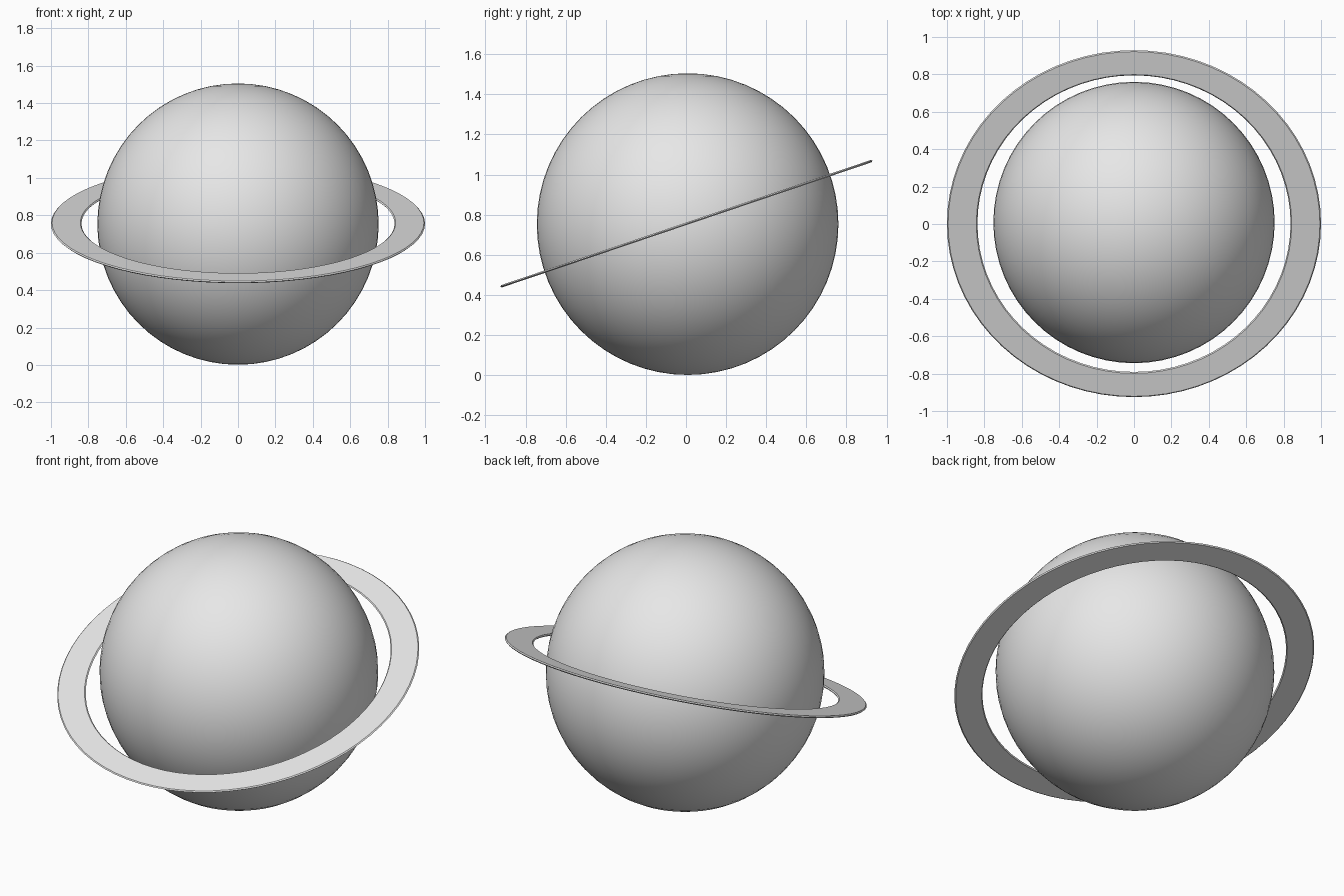
import bpy
import bmesh
from math import sin, cos, tau, radians

cube = bpy.data.objects.get("Cube")
if cube:
    bpy.data.objects.remove(cube, do_unlink=True)

# One plain grey for everything
grey = bpy.data.materials.new("light_grey")
grey.use_nodes = True
grey.diffuse_color = (0.8, 0.8, 0.8, 1)
grey.node_tree.nodes["Principled BSDF"].inputs["Base Color"].default_value = (0.8, 0.8, 0.8, 1)


def finish(obj, name, angle):
    obj.name = obj.data.name = name
    obj.data.materials.append(grey)
    bpy.ops.object.select_all(action="DESELECT")
    obj.select_set(True)
    bpy.context.view_layer.objects.active = obj
    bpy.ops.object.shade_smooth_by_angle(angle=radians(angle))


# Planet globe
bpy.ops.mesh.primitive_uv_sphere_add(segments=64, ring_count=32, radius=0.752,
                                     location=(0, 0.008, 0.753))
finish(bpy.context.object, "planet", 60)

# Thin flat ring: rounded cross-section swept around, outer edge slightly oval
INNER, OUTER_X, OUTER_Y = 0.837, 1.0, 0.979
HALF, ROUND, STEPS = 0.006, 0.006, 72
# Each point: side (0 inner, 1 outer), inset from that side, height
section = [(0, 0, 0), (0, ROUND, HALF), (1, ROUND, HALF),
           (1, 0, 0), (1, ROUND, -HALF), (0, ROUND, -HALF)]
bm = bmesh.new()
loops = []
for i in range(STEPS):
    a = tau * i / STEPS
    loop = []
    for side, inset, z in section:
        rx, ry = (OUTER_X - inset, OUTER_Y - inset) if side else (INNER + inset,) * 2
        loop.append(bm.verts.new((rx * cos(a), ry * sin(a), z)))
    loops.append(loop)
for i, loop in enumerate(loops):
    nxt = loops[(i + 1) % STEPS]
    for j in range(len(section)):
        k = (j + 1) % len(section)
        bm.faces.new((loop[j], nxt[j], nxt[k], loop[k]))
bmesh.ops.recalc_face_normals(bm, faces=bm.faces)
mesh = bpy.data.meshes.new("ring")
bm.to_mesh(mesh)
bm.free()
ring = bpy.data.objects.new("ring", mesh)
bpy.context.collection.objects.link(ring)
ring.location = (0, 0.002, 0.755)
ring.rotation_euler = (radians(18.7), 0, 0)
finish(ring, "ring", 30)
